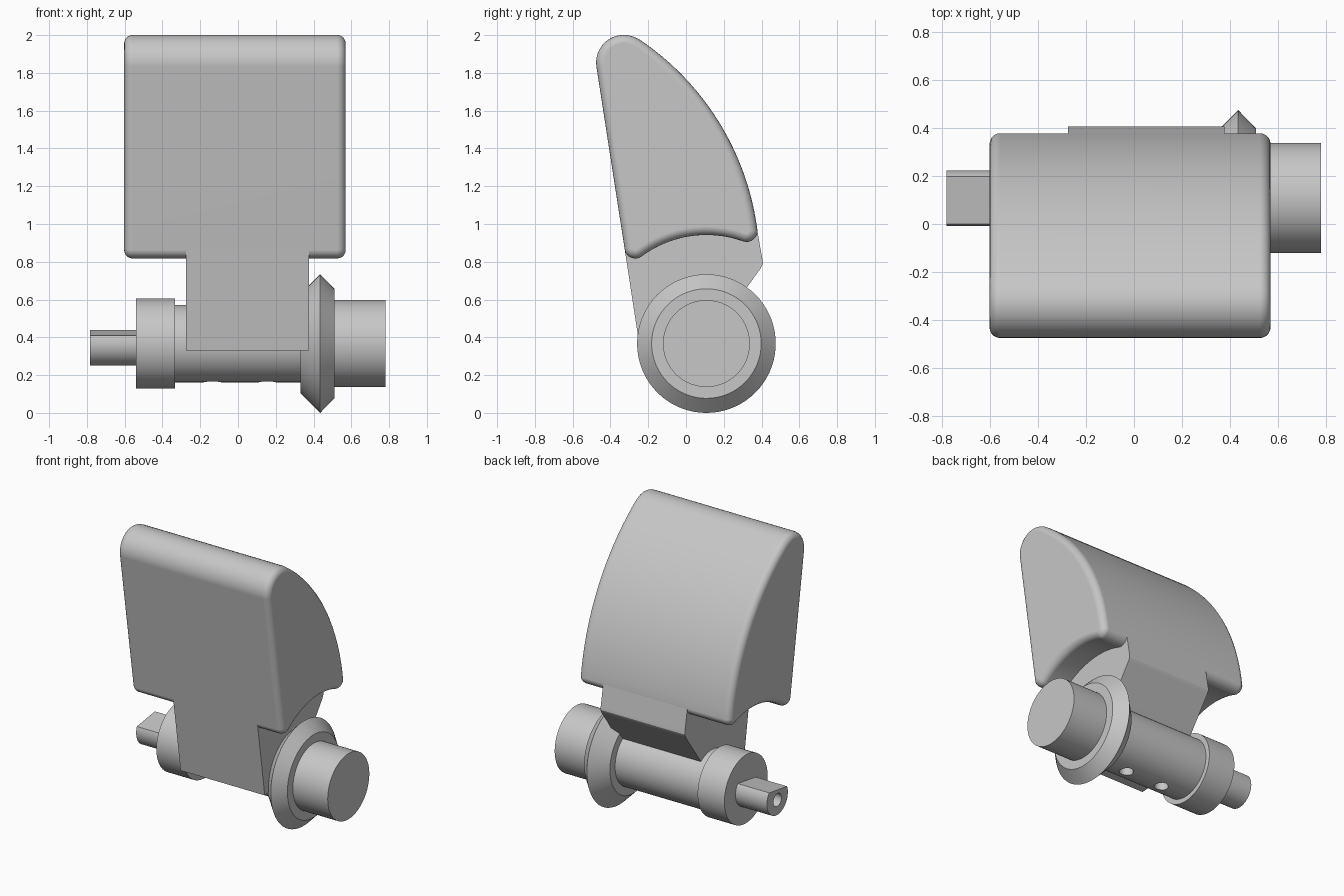
import bpy, bmesh, math
from mathutils import Vector
from mathutils.geometry import interpolate_bezier

cube = bpy.data.objects.get("Cube")
if cube:
    bpy.data.objects.remove(cube, do_unlink=True)

AY, AZ = 0.108, 0.367         # axle centre line, parallel to x

grey = bpy.data.materials.new("plain grey")
grey.use_nodes = True
grey.diffuse_color = (0.57, 0.57, 0.57, 1)
grey.node_tree.nodes["Principled BSDF"].inputs["Base Color"].default_value = (0.57, 0.57, 0.57, 1)


def front_point(z):
    """Point on the leaning front plane at a height."""
    return (-0.475 - 0.153 * (z - 1.85), z)


def arc(cy, cz, r, start, end, steps):
    angles = [math.radians(start + (end - start) * i / steps) for i in range(steps + 1)]
    return [(cy + r * math.cos(a), cz + r * math.sin(a)) for a in angles]


def fillet(a, corner, b):
    """Round a corner between two points, leaving out the end points."""
    a, c, b = (Vector((p[0], p[1], 0)) for p in (a, corner, b))
    curve = interpolate_bezier(a, a.lerp(c, 0.41), b.lerp(c, 0.41), b, 9)
    return [(p.x, p.y) for p in curve[1:-1]]


def inset(outline, d):
    """Move a counter-clockwise outline inwards by a distance."""
    result = []
    for i, p in enumerate(outline):
        p = Vector(p)
        e1 = (p - Vector(outline[i - 1])).normalized()
        e2 = (Vector(outline[(i + 1) % len(outline)]) - p).normalized()
        n1, n2 = Vector((-e1.y, e1.x)), Vector((-e2.y, e2.x))
        q = p + (n1 + n2) * d / (1 + n1.dot(n2))
        result.append((q.x, q.y))
    return result


def loft(name, sections):
    """Skin a row of (x, y-z outline) sections and close both ends."""
    bm = bmesh.new()
    rings = [[bm.verts.new((x, y, z)) for y, z in outline] for x, outline in sections]
    for a, b in zip(rings, rings[1:]):
        for i in range(len(a)):
            bm.faces.new((a[i - 1], a[i], b[i], b[i - 1]))
    bm.faces.new(rings[0])
    bm.faces.new(rings[-1])
    bmesh.ops.recalc_face_normals(bm, faces=bm.faces[:])
    mesh = bpy.data.meshes.new(name)
    bm.to_mesh(mesh)
    bm.free()
    mesh.materials.append(grey)
    obj = bpy.data.objects.new(name, mesh)
    bpy.context.scene.collection.objects.link(obj)
    return obj


def activate(obj):
    bpy.ops.object.select_all(action='DESELECT')
    obj.select_set(True)
    bpy.context.view_layer.objects.active = obj


def drill(obj, centre, direction, radius, depth):
    """Cut a round hole centred at a point."""
    bpy.ops.mesh.primitive_cylinder_add(vertices=24, radius=radius, depth=depth, location=centre)
    cutter = bpy.context.object
    cutter.hide_render = True
    cutter.rotation_euler = Vector(direction).to_track_quat('Z', 'Y').to_euler()
    bpy.context.view_layer.update()
    mod = obj.modifiers.new("hole", 'BOOLEAN')
    mod.operation = 'DIFFERENCE'
    mod.solver = 'EXACT'
    mod.object = cutter
    activate(obj)
    bpy.ops.object.modifier_apply(modifier=mod.name)
    bpy.data.objects.remove(cutter, do_unlink=True)


# Paddle outline: curved back, round tip, leaning front, hollow underside
back = arc(-1.05, 0.782, 1.44, 7.2, 56.1, 24)
tip = arc(-0.33, 1.855, 0.146, 56.1, 188.7, 14)
hollow = arc(AY, AZ, 0.575, 126.5, 70, 16)
front_low = front_point(0.862)
outline = (back + tip[1:] + [front_low]
           + fillet(front_low, front_point(0.765), hollow[0]) + hollow
           + fillet(hollow[-1], (0.387, 0.877), back[0]))

# Paddle body with rounded rims at both ends
RIM = 0.045
rim = [(RIM * (1 - math.sin(a)), RIM * (1 - math.cos(a)))
       for a in (math.radians(18 * i) for i in range(6))]
left = [(0.57 - dx, inset(outline, d)) for dx, d in rim]
right = [(-0.603 + dx, inset(outline, d)) for dx, d in rim]
paddle = loft("paddle", right[::-1] + left)

# Stem joining the paddle to the axle
stem_outline = [(AY, AZ), (0.395, 0.765), (0.407, 0.79), (0.405, 0.81), (0.371, 1.0), (0.2, 1.1),
                (-0.2, 1.0), front_point(0.9), front_point(0.33)]
stem = loft("stem", [(-0.275, stem_outline), (0.377, stem_outline)])

# Axle: collar, shaft, ridged flange and end knob in one turning
profile = [(-0.54, 0.239), (-0.333, 0.239), (-0.333, 0.205), (0.33, 0.205), (0.33, 0.262),
           (0.435, 0.367), (0.51, 0.29), (0.51, 0.23), (0.78, 0.23)]
axle = loft("axle", [(x, arc(AY, AZ, r, 0, 355, 71)) for x, r in profile])
for x in (0.155, -0.135):
    drill(axle, (x, AY, AZ - 0.2), (0, 0, 1), 0.045, 0.24)

# Drive peg with one flat side, bored at the end
peg_outline = arc(AY, AZ, 0.116, 158.6, 398.6, 36)
peg = loft("drive_peg", [(-0.783, peg_outline), (-0.5, peg_outline)])
drill(peg, (-0.75, AY, AZ - 0.012), (1, 0, 0), 0.045, 0.3)

# Smooth the curves and keep the flat faces flat
for obj in (paddle, stem, axle, peg):
    activate(obj)
    bpy.ops.object.shade_smooth_by_angle(angle=math.radians(30))
    weighted = obj.modifiers.new("flat faces", 'WEIGHTED_NORMAL')
    weighted.keep_sharp = True
